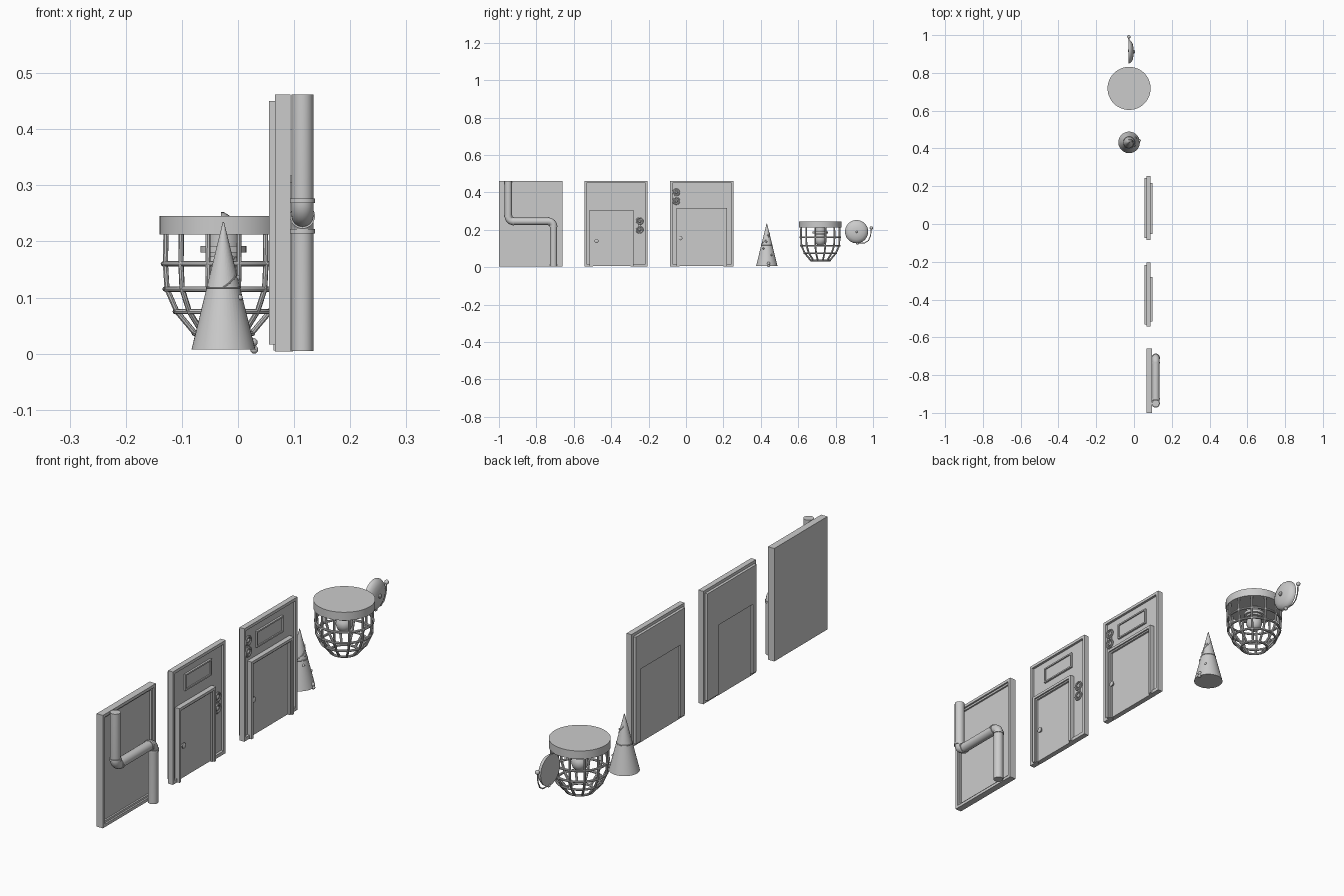
import bpy, bmesh, math
from mathutils import Vector

if "Cube" in bpy.data.objects:
    bpy.data.objects.remove(bpy.data.objects["Cube"], do_unlink=True)

grey = bpy.data.materials.new("plain_grey")
grey.use_nodes = True
grey.diffuse_color = (0.6, 0.6, 0.6, 1)
grey.node_tree.nodes["Principled BSDF"].inputs["Base Color"].default_value = (0.6, 0.6, 0.6, 1)


def finish(obj, name, smooth=True):
    obj.name = name
    obj.data.materials.clear()
    obj.data.materials.append(grey)
    if smooth:
        bpy.ops.object.select_all(action='DESELECT')
        obj.select_set(True)
        bpy.context.view_layer.objects.active = obj
        bpy.ops.object.shade_smooth_by_angle(angle=math.radians(35))
    return obj


def boxes(name, parts):
    """One object from boxes given as (x0, x1, y0, y1, z0, z1)."""
    bm = bmesh.new()
    for x0, x1, y0, y1, z0, z1 in parts:
        for v in bmesh.ops.create_cube(bm, size=1)["verts"]:
            v.co = (x0 + (v.co.x + .5) * (x1 - x0), y0 + (v.co.y + .5) * (y1 - y0),
                    z0 + (v.co.z + .5) * (z1 - z0))
    mesh = bpy.data.meshes.new(name)
    bm.to_mesh(mesh)
    bm.free()
    obj = bpy.data.objects.new(name, mesh)
    bpy.context.collection.objects.link(obj)
    return finish(obj, name, False)


def frame(x0, x1, y0, y1, z0, z1, w, bottom=True):
    """Box list of a rectangular border of width w."""
    parts = [(x0, x1, y0, y0 + w, z0, z1), (x0, x1, y1 - w, y1, z0, z1),
             (x0, x1, y0 + w, y1 - w, z1 - w, z1)]
    if bottom:
        parts.append((x0, x1, y0 + w, y1 - w, z0, z0 + w))
    return parts


def lathe(name, profile, loc, axis='Z', sides=32):
    """Revolve (radius, height) points about an axis through loc."""
    bm = bmesh.new()
    rings = []
    for r, h in profile:
        ring = []
        for i in range(sides):
            a = 2 * math.pi * i / sides
            c = Vector((r * math.cos(a), r * math.sin(a), h))
            if axis == 'X':
                c = Vector((c.z, c.x, c.y))
            elif axis == 'Y':
                c = Vector((c.y, c.z, c.x))
            ring.append(bm.verts.new(c + Vector(loc)))
        rings.append(ring)
    for a, b in zip(rings, rings[1:]):
        for i in range(sides):
            j = (i + 1) % sides
            bm.faces.new((a[i], a[j], b[j], b[i]))
    bm.faces.new(rings[0][::-1])
    bm.faces.new(rings[-1])
    bmesh.ops.remove_doubles(bm, verts=bm.verts, dist=1e-5)
    bmesh.ops.recalc_face_normals(bm, faces=bm.faces)
    mesh = bpy.data.meshes.new(name)
    bm.to_mesh(mesh)
    bm.free()
    obj = bpy.data.objects.new(name, mesh)
    bpy.context.collection.objects.link(obj)
    return finish(obj, name)


def tube(name, points, radius, closed=False, res=4):
    curve = bpy.data.curves.new(name, 'CURVE')
    curve.dimensions = '3D'
    curve.bevel_depth = radius
    curve.bevel_resolution = res
    curve.use_fill_caps = True
    spline = curve.splines.new('POLY')
    spline.points.add(len(points) - 1)
    for p, c in zip(spline.points, points):
        p.co = (*c, 1)
    spline.use_cyclic_u = closed
    obj = bpy.data.objects.new(name, curve)
    bpy.context.collection.objects.link(obj)
    bpy.ops.object.select_all(action='DESELECT')
    obj.select_set(True)
    bpy.context.view_layer.objects.active = obj
    bpy.ops.object.convert(target='MESH')
    return finish(bpy.context.object, name)


def ball(name, loc, r):
    bpy.ops.mesh.primitive_uv_sphere_add(segments=16, ring_count=10, radius=r, location=loc)
    return finish(bpy.context.object, name)


def torus(name, loc, major, minor, axis='Z', sides=32):
    rot = (0, math.pi / 2, 0) if axis == 'X' else (0, 0, 0)
    bpy.ops.mesh.primitive_torus_add(major_segments=sides, minor_segments=8, major_radius=major,
                                     minor_radius=minor, location=loc, rotation=rot)
    return finish(bpy.context.object, name)


def arc(cy, cz, r, start, end, x, n=8):
    return [(x, cy + r * math.cos(math.radians(start + (end - start) * i / n)),
             cz + r * math.sin(math.radians(start + (end - start) * i / n))) for i in range(n + 1)]


TOP = 0.462

# Wall panel carrying the pipe
boxes("pipe_panel", [(.066, .08, -1, -.66, .004, TOP)]
      + frame(.08, .094, -1, -.66, .004, TOP, .012)
      + frame(.08, .087, -.988, -.672, .016, TOP - .012, .008))

# Pipe with two elbows and collars
PX, Y1, Y2, PZ, B = .115, -.95, -.708, .245, .026
tube("pipe", [(PX, Y1, TOP)] + arc(Y1 + B, PZ + B, B, 180, 270, PX)
     + arc(Y2 - B, PZ - B, B, 90, 0, PX) + [(PX, Y2, .005)], .0195, res=6)
collar = [(.0, -.004), (.0222, -.004), (.0222, .004), (.0, .004)]
lathe("upper_collar", collar, (PX, Y1, PZ + B + .001))
lathe("lower_collar", collar, (PX, Y2, PZ - B - .001))
lathe("left_collar", collar, (PX, Y1 + B, PZ), 'Y')
lathe("right_collar", collar, (PX, Y2 - B, PZ), 'Y')


def door_panel(tag, y0, y1, d0, d1, dtop, rings, knob):
    """Wall with a doorway (d0..d1, up to dtop), door, sign plate and two ringed locks."""
    def wall(x0, x1, m):
        return [(x0, x1, y0 + m, d0 + .008, .004 + m, TOP - m),
                (x0, x1, d1 - .008, y1 - m, .004 + m, TOP - m),
                (x0, x1, d0 + .008, d1 - .008, dtop - .008, TOP - m)]
    boxes(tag + "_wall", wall(.055, .066, .012) + wall(.066, .078, 0))
    boxes(tag + "_border", frame(.078, .088, y0, y1, .004, TOP, .012, False)
          + [(.078, .088, y0 + .012, d0, .004, .018), (.078, .088, d1, y1 - .012, .004, .018)])
    boxes(tag + "_frame", frame(.078, .098, d0, d1, .004, dtop, .011, False)
          + frame(.078, .092, d0 + .011, d1 - .011, .004, dtop - .011, .006, False))
    boxes(tag + "_door", [(.063, .084, d0 + .008, d1 - .008, .006, dtop - .008)])
    mid = (y0 + y1) / 2
    boxes(tag + "_sign", frame(.078, .086, mid - .085, mid + .085, .352, .418, .006)
          + [(.078, .081, mid - .08, mid + .08, .357, .413)])
    ky, kz = knob
    lathe(tag + "_knob", [(0, 0), (.006, 0), (.006, .004), (.011, .007), (.011, .011), (.006, .014),
                          (0, .014)], (.083, ky, kz), 'X', 20)
    ry, rz = rings
    for i, z in enumerate((rz, rz - .046)):
        torus(f"{tag}_lock_ring_{i}", (.083, ry, z), .0165, .004, 'X', 24)
        lathe(f"{tag}_lock_boss_{i}", [(0, 0), (.009, 0), (.009, .006), (.005, .01), (0, .01)],
              (.078, ry, z), 'X', 16)
    boxes(tag + "_lock_plate", [(.078, .082, ry - .007, ry + .007, rz - .05, rz + .004)])


door_panel("narrow", -.543, -.205, -.515, -.28, .305, (-.248, .246), (-.478, .14))
door_panel("wide", -.085, .255, -.052, .218, .317, (-.052, .4), (-.03, .155))

# Cone hat with band, pompoms and a loose cord
CX, CY = -.026, .432
lathe("cone", [(0, .007), (.057, .007), (.001, .235)], (CX, CY, 0), sides=40)
torus("cone_band", (CX, CY, .118), .0295, .002)
for i, (z, a) in enumerate(((.02, 10), (.065, 35), (.1, -30), (.135, -5), (.17, 25))):
    r, a = .057 * (.235 - z) / .228, math.radians(a)
    ball(f"cone_stud_{i}", (CX + r * math.cos(a), CY + r * math.sin(a), z), .008 if z < .03 else .005)
cord = []
for i in range(25):
    t = i / 24
    z, a = .118 + .07 * t, math.radians(-90 + 200 * t)
    r = .057 * (.235 - z) / .228 + .001
    cord.append((CX + r * math.cos(a), CY + r * math.sin(a), z))
tube("cone_cord", cord, .0015, res=2)
ball("cone_foot_bead", (CX + .055, CY + .01, .007), .007)

# Caged lamp: cap, cage ribs and hoops, bulb
LX, LY = -.026, .718
lathe("lamp_cap", [(0, .212), (.114, .212), (.114, .245), (0, .245)], (LX, LY, 0), sides=48)
cage = [(.106, .214), (.107, .16), (.104, .115), (.086, .075), (.052, .036)]
for i in range(12):
    a = math.radians(15 + 30 * i)
    tube(f"cage_rib_{i}", [(LX + r * math.cos(a), LY + r * math.sin(a), z) for r, z in cage],
         .0048, res=2)
for i, (r, z) in enumerate(cage[1:]):
    torus(f"cage_hoop_{i}", (LX, LY, z), r, .0048, sides=36)
lathe("bulb_socket", [(0, .213), (.03, .213), (.03, .192), (.041, .192), (.041, .18), (.032, .18),
                      (.032, .172), (0, .172)], (LX, LY, 0))
lathe("bulb", [(.022, .173), (.03, .16), (.032, .145), (.026, .127), (.014, .117), (0, .114)],
      (LX, LY, 0))

# Alarm bell: gong, centre bolt, arm and striker
BY, BZ = .912, .19
lathe("bell_gong", [(0, -.03), (.062, -.03), (.062, -.025), (.056, -.015), (.042, -.007),
                    (.022, -.003), (0, -.002)], (0, BY, BZ), 'X', 40)
lathe("bell_bolt", [(0, -.004), (.009, -.004), (.009, .002), (.005, .005), (0, .005)],
      (0, BY, BZ), 'X', 16)
tube("striker_arm", [(-.027, BY, .13), (-.027, .955, .13), (-.027, .975, .142),
                     (-.027, .987, .168), (-.027, .99, .208)], .0025, res=2)
ball("striker_ball", (-.027, .991, .21), .009)
ball("bell_pivot", (-.025, BY + .005, .129), .008)
